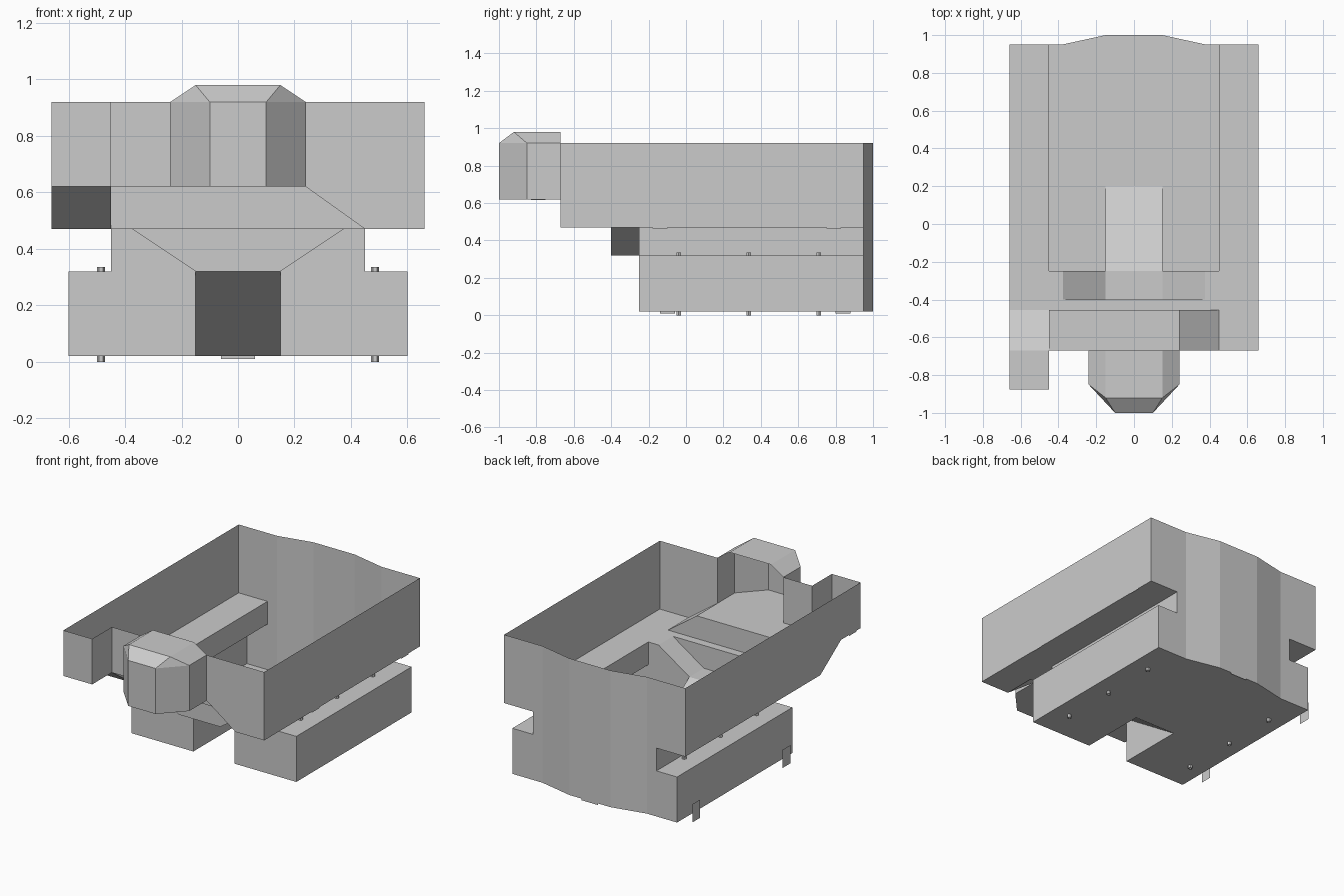
import bpy, bmesh, math

BACK = [(0.38, 0.95), (0.15, 1.0), (-0.15, 1.0), (-0.38, 0.95)]


def sheet(name, faces):
    """Joined flat panels, each given as a list of 3D corners."""
    bm = bmesh.new()
    for f in faces:
        bm.faces.new([bm.verts.new(p) for p in f])
    bmesh.ops.remove_doubles(bm, verts=bm.verts, dist=0.0005)
    bmesh.ops.recalc_face_normals(bm, faces=bm.faces)
    me = bpy.data.meshes.new(name)
    bm.to_mesh(me)
    bm.free()
    ob = bpy.data.objects.new(name, me)
    bpy.context.collection.objects.link(ob)
    return ob


def walls(path, z0, z1):
    """Vertical wall strip along an xy path."""
    return [[(*a, z0), (*b, z0), (*b, z1), (*a, z1)] for a, b in zip(path, path[1:])]


def flat(pts, z):
    return [(x, y, z) for x, y in pts]


def side(pts, x):
    return [(x, y, z) for y, z in pts]


def front(pts, y):
    return [(x, y, z) for x, z in pts]


def mirror(faces):
    """Faces plus their copies mirrored in x."""
    return faces + [[(-x, y, z) for x, y, z in reversed(f)] for f in faces]


# Upper tray: back and right walls, stepped left wall and front walls
upper = walls([(0.66, -0.67), (0.66, 0.95)] + BACK + [(-0.66, 0.95)], 0.47, 0.92)
upper += [
    side([(0.95, 0.47), (0.95, 0.92), (-0.875, 0.92), (-0.875, 0.62), (-0.67, 0.62), (-0.455, 0.47)], -0.66),
    front([(0.24, 0.62), (0.45, 0.47), (0.66, 0.47), (0.66, 0.92), (0.24, 0.92)], -0.67),
]
upper += walls([(-0.66, -0.875), (-0.45, -0.875), (-0.45, -0.67), (-0.24, -0.67)], 0.62, 0.92)
sheet("upper_walls", upper)

# Tray floor: side flanges, front lip, raised front floor and slopes
floor = mirror([
    flat([(0.45, -0.455), (0.66, -0.455), (0.66, 0.95), (0.45, 0.95)], 0.47),
    flat([(0.375, -0.4), (0.45, -0.455), (0.45, -0.25), (0.375, -0.25)], 0.47),
])
floor += [
    flat([(-0.45, -0.455), (0.45, -0.455), (0.375, -0.4), (-0.375, -0.4)], 0.47),
    flat([(0.45, -0.67), (0.66, -0.67), (0.66, -0.455), (0.45, -0.455)], 0.47),
    flat([(-0.45, -0.67), (0.24, -0.67), (0.24, -0.455), (-0.45, -0.455)], 0.62),
    flat([(-0.66, -0.875), (-0.45, -0.875), (-0.45, -0.67), (-0.66, -0.67)], 0.62),
    front([(-0.45, 0.47), (0.45, 0.47), (0.24, 0.62), (-0.45, 0.62)], -0.455),
    [(0.24, -0.67, 0.62), (0.45, -0.67, 0.47), (0.45, -0.455, 0.47), (0.24, -0.455, 0.62)],
    [(-0.66, -0.67, 0.62), (-0.45, -0.67, 0.62), (-0.45, -0.455, 0.47), (-0.66, -0.455, 0.47)],
    side([(-0.455, 0.47), (-0.455, 0.62), (-0.67, 0.62)], -0.45),
]
sheet("tray_floor", floor)

# Front bay with its hipped roof, open to the tray
outline = [(-0.24, -0.67), (-0.24, -0.85), (-0.1, -1.0), (0.1, -1.0), (0.24, -0.85), (0.24, -0.67)]
bay = walls(outline, 0.62, 0.92) + [flat(outline, 0.62)]
bay += mirror([
    [(0.24, -0.67, 0.92), (0.24, -0.85, 0.92), (0.15, -0.92, 0.98), (0.15, -0.67, 0.98)],
    [(0.24, -0.85, 0.92), (0.1, -1.0, 0.92), (0.15, -0.92, 0.98)],
])
bay += [
    [(-0.1, -1.0, 0.92), (0.1, -1.0, 0.92), (0.15, -0.92, 0.98), (-0.15, -0.92, 0.98)],
    flat([(-0.15, -0.92), (0.15, -0.92), (0.15, -0.67), (-0.15, -0.67)], 0.98),
]
sheet("front_bay", bay)

# Narrow neck with a tapered trough at the front
neck = walls([(0.45, -0.25), (0.45, 0.95)] + BACK + [(-0.45, 0.95), (-0.45, -0.25)], 0.32, 0.47)
neck += mirror([
    front([(0.15, 0.32), (0.45, 0.32), (0.45, 0.47), (0.375, 0.47)], -0.25),
    [(0.15, -0.4, 0.32), (0.375, -0.4, 0.47), (0.375, -0.25, 0.47), (0.15, -0.25, 0.32)],
])
neck += [
    front([(-0.15, 0.32), (0.15, 0.32), (0.375, 0.47), (-0.375, 0.47)], -0.4),
    flat([(-0.15, -0.4), (0.15, -0.4), (0.15, -0.25), (-0.15, -0.25)], 0.32),
]
sheet("neck", neck)

# Lower base with ledges and a sloping notch underneath
rim = [(0.15, -0.25), (0.6, -0.25), (0.6, 0.95)] + BACK + [(-0.6, 0.95), (-0.6, -0.25), (-0.15, -0.25)]
base = walls(rim, 0.02, 0.32)
base += [
    flat(rim + [(-0.15, 0.2), (0.15, 0.2)], 0.02),
    [(-0.15, 0.2, 0.02), (0.15, 0.2, 0.02), (0.15, -0.25, 0.32), (-0.15, -0.25, 0.32)],
]
base += mirror([
    flat([(0.45, -0.25), (0.6, -0.25), (0.6, 0.95), (0.45, 0.95)], 0.32),
    side([(0.2, 0.02), (-0.25, 0.02), (-0.25, 0.32)], 0.15),
])
sheet("base", base)


# Hollow six-sided pins under the base and on the ledges
def pin(x, y, z0, z1):
    def ring(r, z):
        return [(x + r * math.cos(i * math.pi / 3), y + r * math.sin(i * math.pi / 3), z) for i in range(6)]
    rings = [ring(0.014, z0), ring(0.014, z1), ring(0.007, z1), ring(0.007, z0)]
    faces = []
    for a, b in zip(rings, rings[1:] + rings[:1]):
        faces += [[a[i], a[(i + 1) % 6], b[(i + 1) % 6], b[i]] for i in range(6)]
    return faces


for y in (-0.04, 0.335, 0.71):
    for x in (-0.485, 0.485):
        sheet("base_pin", pin(x, y, 0.0, 0.02))
        sheet("ledge_pin", pin(x, y, 0.32, 0.335))


# Small flat tabs on the sides and back
def tab(x, y, z, w=0.04, h=0.06):
    return side([(y - w, z - h), (y + w, z - h), (y + w, z + h), (y - w, z + h)], x)


sheet("left_tabs", [tab(-0.662, y, z) for y, z in ((0.84, 0.07), (-0.1, 0.07), (0.19, 0.53), (-0.79, 0.675))])
sheet("right_tabs", [tab(0.662, y, 0.525) for y in (0.79, -0.14)])
sheet("back_tab", [front([(-0.06, 0.01), (0.06, 0.01), (0.06, 0.18), (-0.06, 0.18)], 1.001)])
